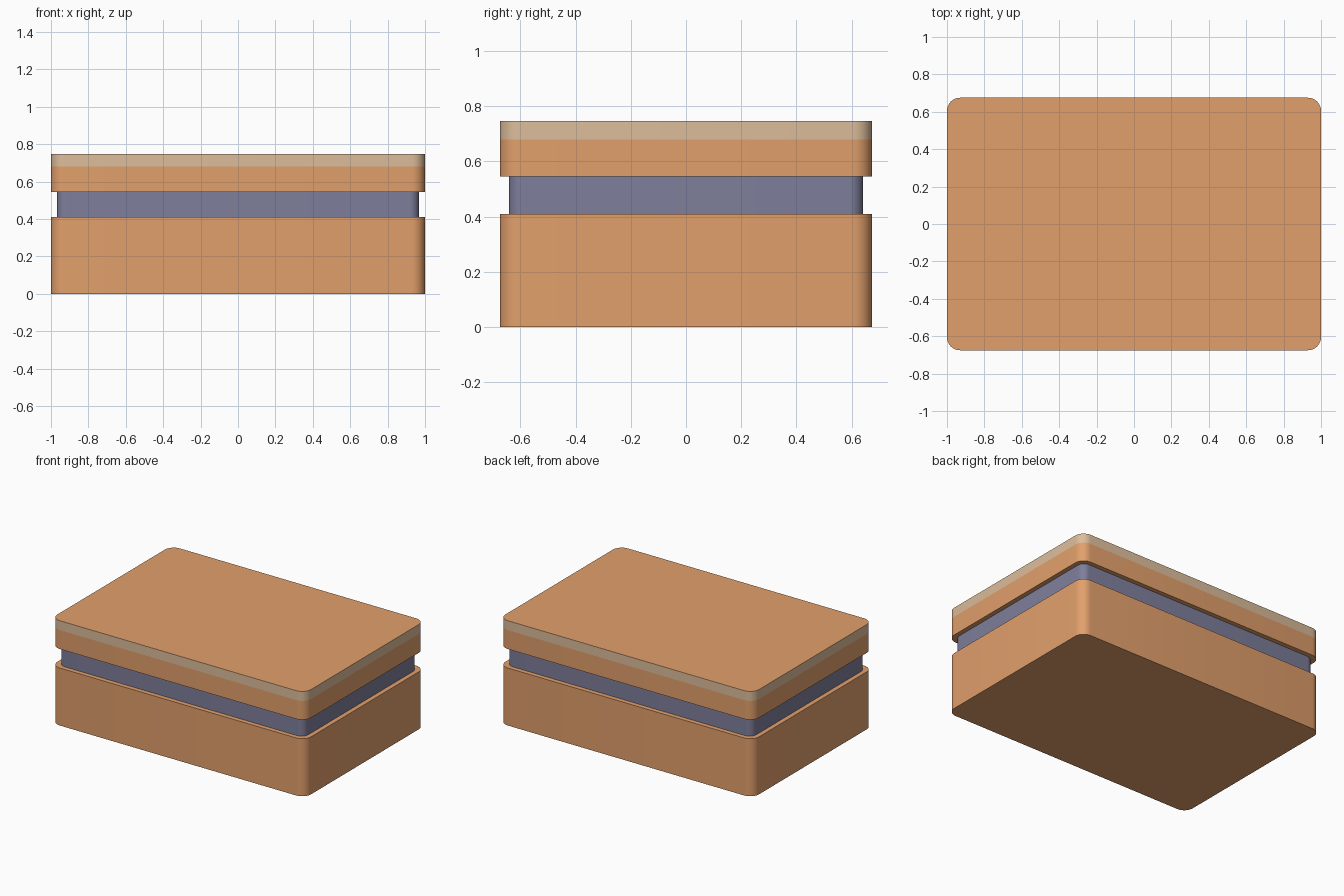
import bpy, bmesh, math

if "Cube" in bpy.data.objects:
    bpy.data.objects.remove(bpy.data.objects["Cube"])


def material(name, rgb):
    m = bpy.data.materials.new(name)
    m.diffuse_color = (*rgb, 1.0)
    m.use_nodes = True
    m.node_tree.nodes["Principled BSDF"].inputs["Base Color"].default_value = m.diffuse_color
    return m


ORANGE = material("orange", (0.76, 0.35, 0.15))
BEIGE = material("beige", (0.72, 0.51, 0.33))
SLATE = material("slate", (0.21, 0.21, 0.33))


def outline(hx, hy, r, seg=8):
    """Rounded rectangle, counter-clockwise."""
    pts = []
    for i, (sx, sy) in enumerate([(1, 1), (-1, 1), (-1, -1), (1, -1)]):
        for k in range(seg + 1):
            a = math.pi / 2 * (i + k / seg)
            pts.append((sx * (hx - r) + r * math.cos(a), sy * (hy - r) + r * math.sin(a)))
    return pts


def rounded_block(name, hx, hy, r, levels, mats, band=None):
    """Stack rounded outlines at the given heights; band = index of the second-material wall."""
    bm = bmesh.new()
    pts = outline(hx, hy, r)
    rings = [[bm.verts.new((x, y, z)) for x, y in pts] for z in levels]
    n = len(pts)
    for j in range(len(rings) - 1):
        lo, hi = rings[j], rings[j + 1]
        for i in range(n):
            k = (i + 1) % n
            f = bm.faces.new((lo[i], lo[k], hi[k], hi[i]))
            f.material_index = 1 if j == band else 0
    bm.faces.new(rings[0][::-1])
    bm.faces.new(rings[-1])
    me = bpy.data.meshes.new(name)
    bm.to_mesh(me)
    bm.free()
    for m in mats:
        me.materials.append(m)
    ob = bpy.data.objects.new(name, me)
    bpy.context.collection.objects.link(ob)
    bpy.ops.object.select_all(action='DESELECT')
    ob.select_set(True)
    bpy.context.view_layer.objects.active = ob
    bpy.ops.object.shade_smooth_by_angle(angle=math.radians(30))
    return ob


# Lower box
rounded_block("box_base", 1.0, 0.675, 0.07, [0.0, 0.41], [ORANGE])
# Recessed neck between base and lid
rounded_block("inner_neck", 0.967, 0.642, 0.05, [0.36, 0.59], [SLATE])
# Lid with a pale band around its upper edge
rounded_block("box_lid", 1.0, 0.675, 0.07, [0.545, 0.68, 0.747], [ORANGE, BEIGE], band=1)
